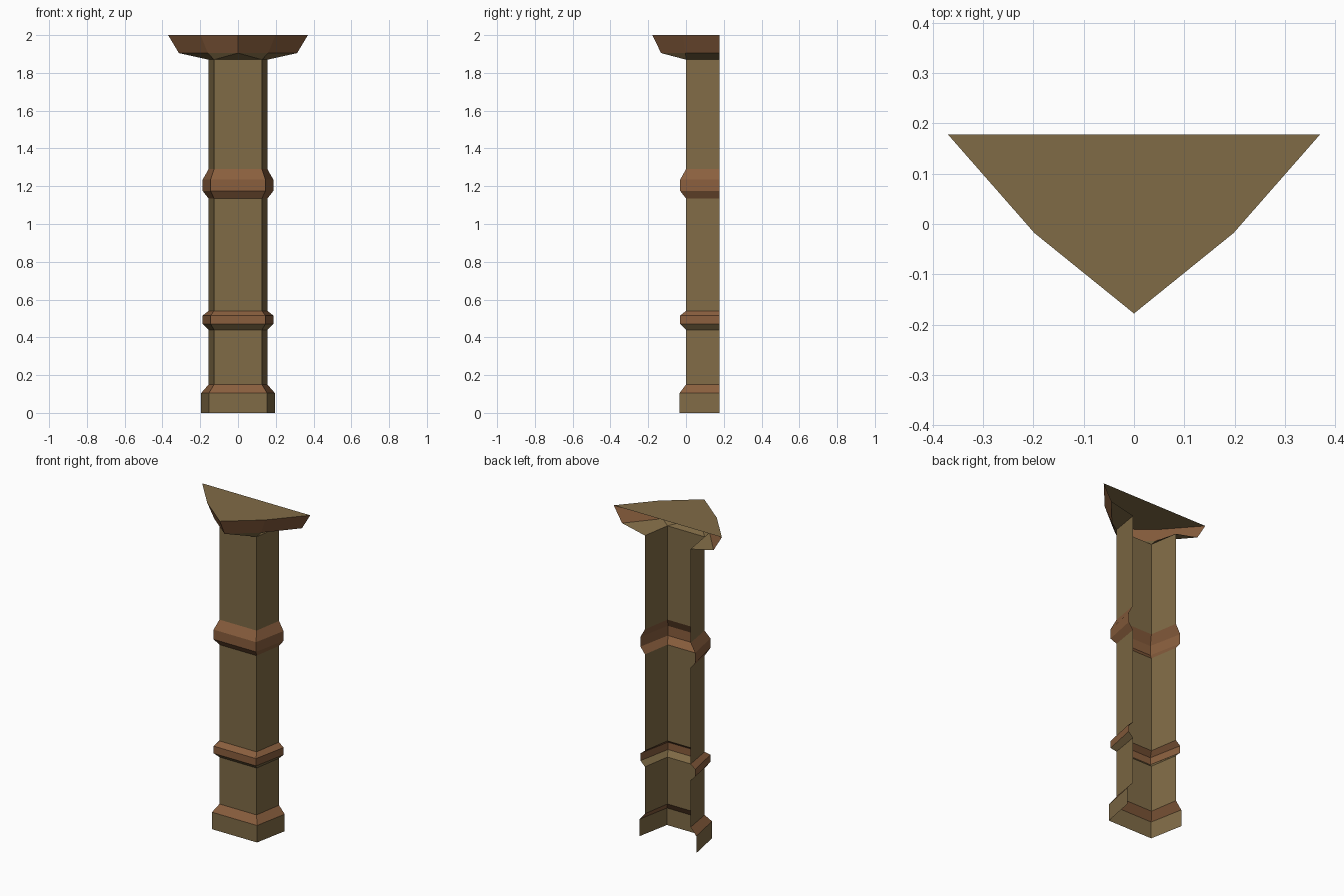
import bpy, bmesh

if "Cube" in bpy.data.objects:
    bpy.data.objects.remove(bpy.data.objects["Cube"])

BACK = 0.178  # open back plane, set against a wall


def material(name, rgb):
    m = bpy.data.materials.new(name)
    m.diffuse_color = (*rgb, 1)
    m.use_nodes = True
    m.node_tree.nodes["Principled BSDF"].inputs["Base Color"].default_value = m.diffuse_color
    return m


TAN = material("tan stone", (0.216, 0.147, 0.061))
BROWN = material("brown trim", (0.254, 0.114, 0.048))


def finish(name, bm):
    me = bpy.data.meshes.new(name)
    bm.to_mesh(me)
    bm.free()
    for m in (TAN, BROWN):
        me.materials.append(m)
    ob = bpy.data.objects.new(name, me)
    bpy.context.collection.objects.link(ob)


def section(half_back, half_front, front):
    """Three-sided plan, left to right, open at the back."""
    return [(-half_back, BACK), (-half_front, front),
            (half_front, front), (half_back, BACK)]


def ring(bm, plan, z):
    return [bm.verts.new((x, y, z)) for x, y in plan]


def bridge(bm, lower, upper, mat):
    for i in range(len(lower) - 1):
        f = bm.faces.new((lower[i], lower[i + 1], upper[i + 1], upper[i]))
        f.material_index = mat


SHAFT = section(0.156, 0.127, 0.0)
BASE = section(0.195, 0.154, -0.034)
BAND = section(0.187, 0.145, -0.031)

# Pilaster body: (height, plan, colour of the strip below)
levels = [(0, BASE, 0), (0.105, BASE, 0), (0.15, SHAFT, 1),
          (0.44, SHAFT, 0), (0.47, BAND, 0), (0.515, BAND, 1), (0.54, SHAFT, 1),
          (1.135, SHAFT, 0), (1.175, BAND, 1), (1.235, BAND, 1), (1.29, SHAFT, 1),
          (1.87, SHAFT, 0)]
bm = bmesh.new()
previous = None
for z, plan, mat in levels:
    current = ring(bm, plan, z)
    if previous:
        bridge(bm, previous, current, mat)
    previous = current
finish("pilaster_shaft", bm)


# Pointed capital: flared rim, flat top, faceted underside
def pointed(half_back, half_mid, mid, tip):
    return [(-half_back, BACK), (-half_mid, mid), (0, tip),
            (half_mid, mid), (half_back, BACK)]


bm = bmesh.new()
neck = ring(bm, SHAFT, 1.87)
rim = ring(bm, pointed(0.313, 0.16, -0.002, -0.132), 1.905)
top = ring(bm, pointed(0.37, 0.198, -0.018, -0.178), 2.0)
bridge(bm, rim, top, 1)
bm.faces.new(top)
bm.faces.new((neck[1], neck[2], rim[2]))
for n0, n1, r0, r1 in ((0, 1, 0, 1), (3, 2, 4, 3)):
    faces = [bm.faces.new((neck[n0], neck[n1], rim[r1], rim[r0])),
             bm.faces.new((neck[n1], rim[2], rim[r1]))]
    for f in faces:
        f.normal_update()
        if f.normal.z > 0:
            f.normal_flip()
finish("capital", bm)
